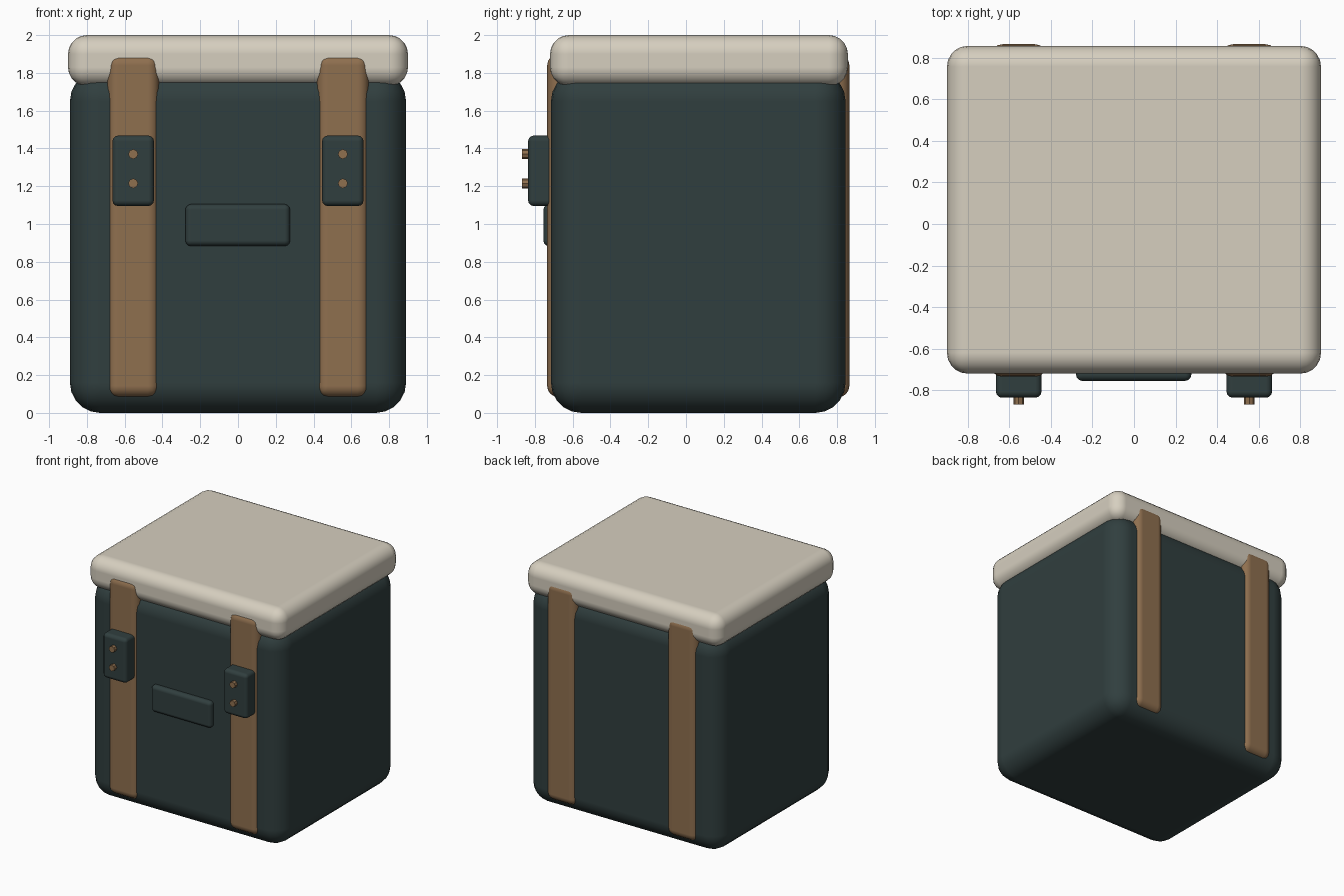
import bpy
import math
from mathutils import Vector

cube = bpy.data.objects.get("Cube")
if cube:
    bpy.data.objects.remove(cube, do_unlink=True)


def material(name, rgb):
    mat = bpy.data.materials.new(name)
    mat.use_nodes = True
    mat.diffuse_color = (*rgb, 1)
    bsdf = mat.node_tree.nodes["Principled BSDF"]
    bsdf.inputs["Base Color"].default_value = (*rgb, 1)
    bsdf.inputs["Roughness"].default_value = 0.8
    return mat


teal = material("dark teal", (0.03, 0.049, 0.049))
cream = material("cream", (0.67, 0.62, 0.52))
leather = material("tan leather", (0.275, 0.16, 0.078))


def rounded_box(name, low, high, radius, segments, mat):
    """Box between two corners with rounded edges."""
    low, high = Vector(low), Vector(high)
    bpy.ops.mesh.primitive_cube_add(size=1, location=(low + high) / 2)
    obj = bpy.context.object
    obj.name = name
    obj.scale = high - low
    bpy.ops.object.transform_apply(location=False, rotation=False, scale=True)
    obj.data.materials.append(mat)
    bpy.ops.object.shade_smooth()
    bevel = obj.modifiers.new("Rounded edges", 'BEVEL')
    bevel.width = radius
    bevel.segments = segments
    bevel.harden_normals = True
    return obj


def rivet(name, x, z):
    """Small peg poking out of a buckle towards the front."""
    bpy.ops.mesh.primitive_cylinder_add(
        vertices=8, radius=0.026, depth=0.08, location=(x, -0.828, z),
        rotation=(math.pi / 2, 0, 0))
    obj = bpy.context.object
    obj.name = name
    obj.data.materials.append(leather)


# Main container and lid
rounded_box("body", (-0.89, -0.715, 0), (0.89, 0.845, 1.81), 0.16, 5, teal)
rounded_box("lid", (-0.9, -0.72, 1.73), (0.9, 0.857, 2), 0.1, 5, cream)

# Front name plate
rounded_box("front_plate", (-0.279, -0.755, 0.883), (0.276, -0.67, 1.105),
            0.03, 3, teal)

# Straps wrap front and back; each has a buckle with two rivets in front
for side, s in (("right", -1), ("left", 1)):
    x = s * 0.555
    rounded_box(side + "_strap", (x - 0.138, -0.735, 0.083),
                (x + 0.138, 0.865, 1.9), 0.06, 4, leather)
    rounded_box(side + "_buckle", (x - 0.11, -0.836, 1.095),
                (x + 0.11, -0.69, 1.468), 0.03, 3, teal)
    for row, z in (("upper", 1.37), ("lower", 1.215)):
        rivet(f"{side}_{row}_rivet", x, z)
